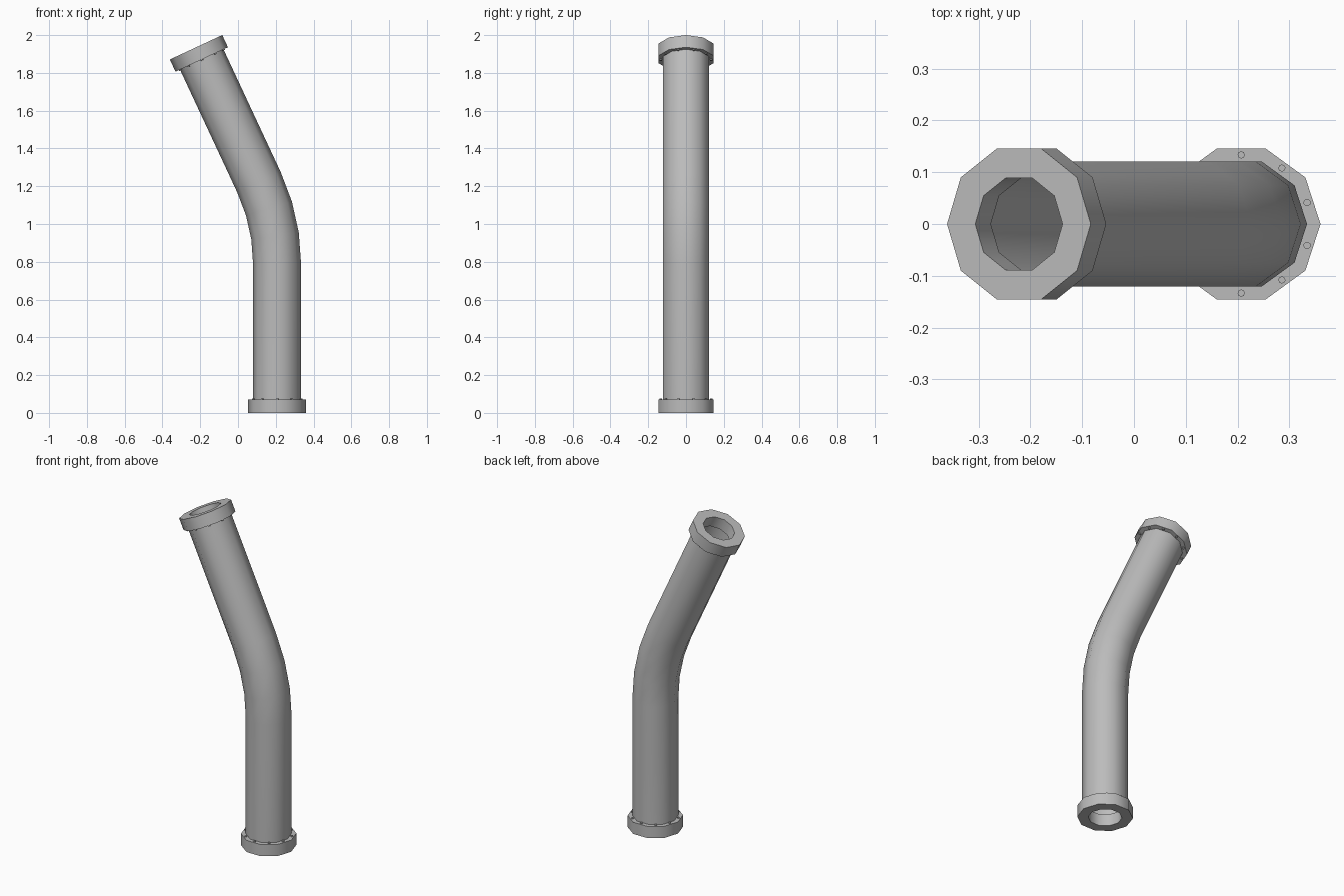
import bpy, bmesh, math
from mathutils import Matrix, Vector

cube = bpy.data.objects.get("Cube")
if cube:
    bpy.data.objects.remove(cube, do_unlink=True)

SIDES = 10
PIPE_R, FLANGE_R, BORE_R, BOLT_RING = 0.127, 0.153, 0.093, 0.1335
FLANGE_H, STRAIGHT, BEND_R, BEND = 0.071, 0.787, 1.03, math.radians(25)
BEND_STEPS = 3
BASE_X = 0.207

metal = bpy.data.materials.new("grey metal")
metal.use_nodes = True
GREY = (0.5, 0.5, 0.5, 1)
metal.diffuse_color = GREY
metal.node_tree.nodes["Principled BSDF"].inputs["Base Color"].default_value = GREY


def frame(angle, along=0.0):
    """Cross-section frame at a bend angle, moved along the pipe axis."""
    centre = Vector((BASE_X - BEND_R * (1 - math.cos(angle)), 0,
                     STRAIGHT + BEND_R * math.sin(angle)))
    return (Matrix.Translation(centre) @ Matrix.Rotation(-angle, 4, 'Y')
            @ Matrix.Translation((0, 0, along)))


def ring(bm, radius, matrix):
    step = 2 * math.pi / SIDES
    return [bm.verts.new(matrix @ Vector((radius * math.cos(i * step),
                                          radius * math.sin(i * step), 0)))
            for i in range(SIDES)]


def bridge(bm, low, high):
    for i in range(SIDES):
        j = (i + 1) % SIDES
        bm.faces.new((low[i], low[j], high[j], high[i]))


def finish(bm, name):
    mesh = bpy.data.meshes.new(name)
    bm.to_mesh(mesh)
    bm.free()
    obj = bpy.data.objects.new(name, mesh)
    bpy.context.collection.objects.link(obj)
    mesh.materials.append(metal)
    bpy.ops.object.select_all(action='DESELECT')
    obj.select_set(True)
    bpy.context.view_layer.objects.active = obj
    bpy.ops.object.shade_smooth_by_angle(angle=math.radians(40))
    return obj


# Thin-walled pipe: straight run, bend, straight run
bm = bmesh.new()
sections = [frame(0, FLANGE_H - STRAIGHT)]
sections += [frame(BEND * i / BEND_STEPS) for i in range(BEND_STEPS + 1)]
sections.append(frame(BEND, STRAIGHT - FLANGE_H))
rings = [ring(bm, PIPE_R, m) for m in sections]
for low, high in zip(rings, rings[1:]):
    bridge(bm, low, high)
finish(bm, "bent_pipe")


def flange(name, matrix):
    """Ring collar whose open end is at local z = 0, facing down."""
    bm = bmesh.new()
    profile = [(BORE_R, 0), (FLANGE_R, 0), (FLANGE_R, FLANGE_H), (BORE_R, FLANGE_H)]
    loops = [ring(bm, r, matrix @ Matrix.Translation((0, 0, z))) for r, z in profile]
    for low, high in zip(loops, loops[1:] + loops[:1]):
        bridge(bm, low, high)
    finish(bm, name)

    # Bolt heads on the pipe side, one per flat
    bm = bmesh.new()
    for i in range(SIDES):
        place = (matrix @ Matrix.Rotation((i + 0.5) * 2 * math.pi / SIDES, 4, 'Z')
                 @ Matrix.Translation((BOLT_RING, 0, FLANGE_H)))
        bmesh.ops.create_cone(bm, cap_ends=True, segments=8, radius1=0.007,
                              radius2=0.007, depth=0.012, matrix=place)
    finish(bm, name + "_bolts")


flange("bottom_flange", frame(0, -STRAIGHT))
flange("top_flange", frame(BEND, STRAIGHT) @ Matrix.Rotation(math.pi, 4, 'X'))
